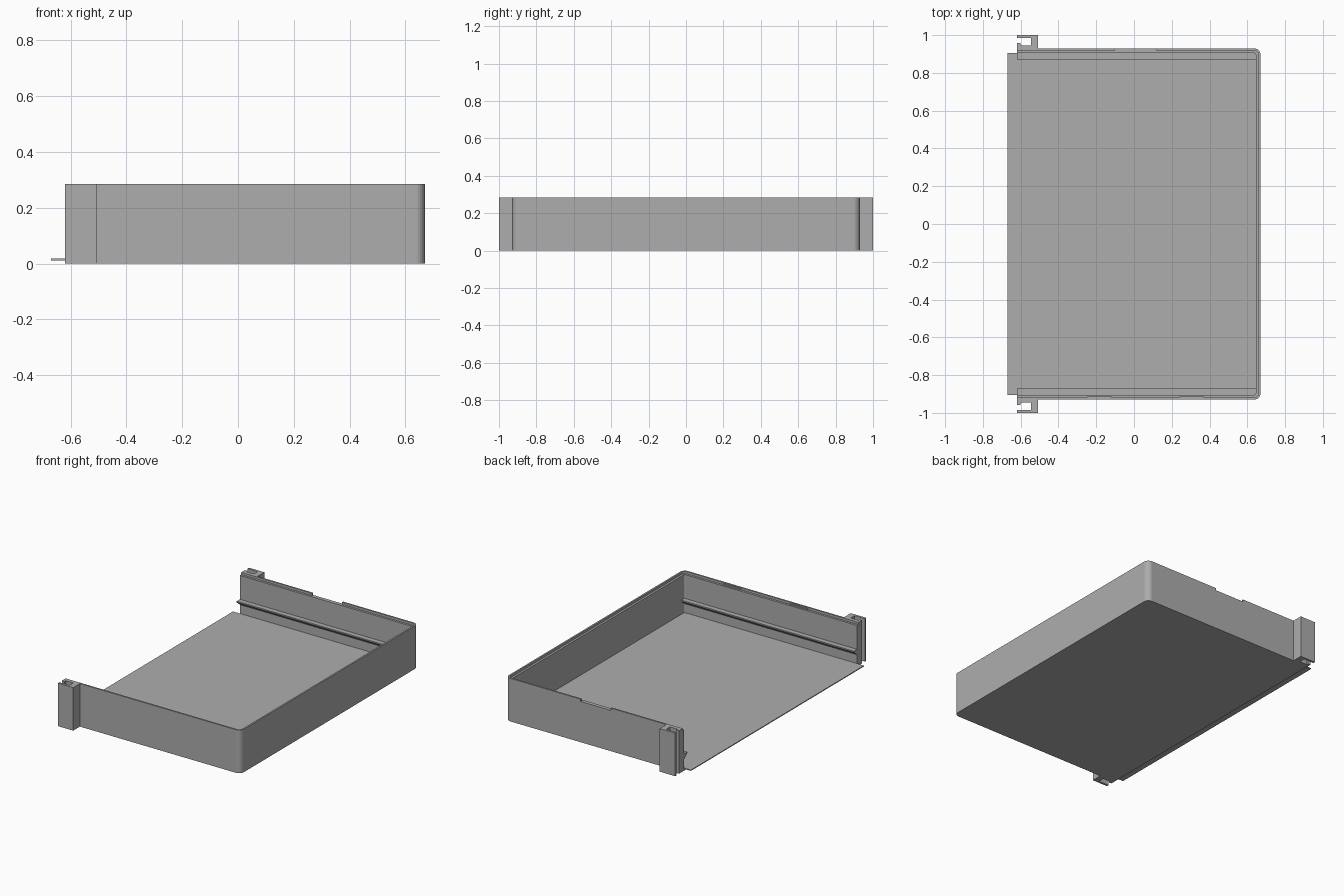
import bpy
import bmesh
import math

cube = bpy.data.objects.get("Cube")
if cube:
    bpy.data.objects.remove(cube, do_unlink=True)

# Main dimensions
OPEN_X, END_X = -0.62, 0.67
SIDE_Y = 0.93
HEIGHT, LEDGE_Z = 0.285, 0.27
WALL, RIM = 0.025, 0.011
BASE = 0.012
RADIUS = 0.035

grey = bpy.data.materials.new("plain grey")
grey.use_nodes = True
colour = (0.42, 0.42, 0.42, 1)
grey.diffuse_color = colour
grey.node_tree.nodes["Principled BSDF"].inputs["Base Color"].default_value = colour


def prism(name, outline, low, high, axis="z"):
    """Extrude a closed outline along z, or a (y, z) outline along x."""
    def place(p, t):
        return (p[0], p[1], t) if axis == "z" else (t, p[0], p[1])
    bm = bmesh.new()
    face = bm.faces.new([bm.verts.new(place(p, low)) for p in outline])
    moved = bmesh.ops.extrude_face_region(bm, geom=[face])["geom"]
    shift = (0, 0, high - low) if axis == "z" else (high - low, 0, 0)
    bmesh.ops.translate(bm, vec=shift,
                        verts=[v for v in moved if isinstance(v, bmesh.types.BMVert)])
    bmesh.ops.recalc_face_normals(bm, faces=bm.faces)
    mesh = bpy.data.meshes.new(name)
    bm.to_mesh(mesh)
    bm.free()
    mesh.materials.append(grey)
    obj = bpy.data.objects.new(name, mesh)
    bpy.context.collection.objects.link(obj)
    return obj


def box(name, x0, x1, y0, y1, z0, z1):
    return prism(name, [(x0, y0), (x1, y0), (x1, y1), (x0, y1)], z0, z1)


def u_path(inset, back_x=OPEN_X):
    """Path along the front, round the closed end and along the back."""
    r = RADIUS - inset
    cx, cy = END_X - RADIUS, SIDE_Y - RADIUS
    path = [(OPEN_X, inset - SIDE_Y)]
    for sy, start in ((-1, -90), (1, 0)):
        for i in range(7):
            a = math.radians(start + 15 * i)
            path.append((cx + r * math.cos(a), sy * cy + r * math.sin(a)))
    path.append((back_x, SIDE_Y - inset))
    return path


# Tray body: base, wall and thin raised rim with a gap in the back
prism("tray_base", u_path(0), 0, BASE)
prism("tray_wall", u_path(0) + u_path(WALL)[::-1], BASE, LEDGE_Z)
prism("tray_rim", u_path(0, 0.12) + u_path(RIM, 0.12)[::-1], LEDGE_Z, HEIGHT)
box("back_rim_end", OPEN_X, -0.10, SIDE_Y - RIM, SIDE_Y, LEDGE_Z, HEIGHT)

# Floor sheet sticking out of the open end
box("floor_sheet", -0.67, END_X - WALL, -0.905, 0.905, BASE, 0.018)

# Small snap ridges inside the front rim
for i, x in enumerate((-0.185, 0.305)):
    box(f"snap_ridge_{i + 1}", x - 0.065, x + 0.065,
        RIM - SIDE_Y, RIM - SIDE_Y + 0.006, LEDGE_Z, LEDGE_Z + 0.008)

# Side rails and slotted brackets, mirrored front and back
rail = [(0.907, 0.112), (0.872, 0.112), (0.872, 0.104), (0.907, 0.075)]
bracket = [(OPEN_X, 0.925), (-0.507, 0.925), (-0.507, 1.0), (OPEN_X, 1.0),
           (OPEN_X, 0.985), (-0.545, 0.985), (-0.545, 0.945),
           (-0.6, 0.945), (-0.6, 0.957), (OPEN_X, 0.957)]
for side, s in (("front", -1), ("back", 1)):
    prism(f"{side}_rail", [(s * y, z) for y, z in rail], OPEN_X, END_X - WALL, "x")
    prism(f"{side}_bracket", [(x, s * y) for x, y in bracket], 0, HEIGHT)
